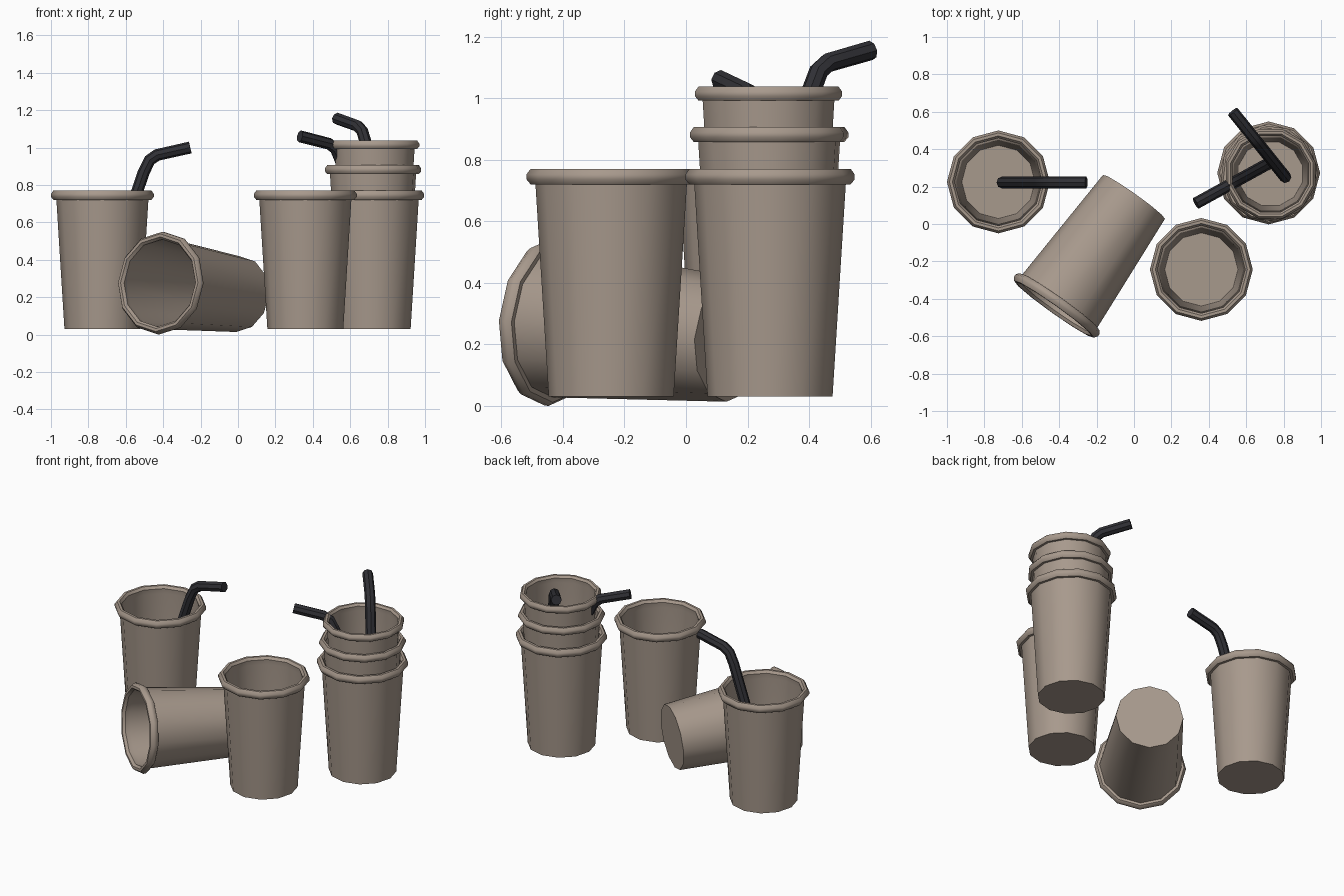
import bpy, bmesh, math
from mathutils import Matrix, Vector

if "Cube" in bpy.data.objects:
    bpy.data.objects.remove(bpy.data.objects["Cube"])

SIDES = 12


def material(name, rgb):
    m = bpy.data.materials.new(name)
    m.diffuse_color = (*rgb, 1)
    m.use_nodes = True
    m.node_tree.nodes["Principled BSDF"].inputs["Base Color"].default_value = m.diffuse_color
    return m


CUP = material("taupe_cup", (0.39, 0.32, 0.265))
STRAW = material("black_straw", (0.03, 0.03, 0.036))


def finish(name, bm, mat, matrix, angle):
    bmesh.ops.recalc_face_normals(bm, faces=bm.faces)
    me = bpy.data.meshes.new(name)
    bm.to_mesh(me)
    bm.free()
    me.materials.append(mat)
    ob = bpy.data.objects.new(name, me)
    bpy.context.collection.objects.link(ob)
    ob.matrix_world = matrix
    bpy.ops.object.select_all(action='DESELECT')
    ob.select_set(True)
    bpy.context.view_layer.objects.active = ob
    bpy.ops.object.shade_smooth_by_angle(angle=math.radians(angle))
    return ob


def skin(bm, rings):
    """Quads between consecutive rings, closed at both ends."""
    for a, b in zip(rings, rings[1:]):
        n = len(a)
        for i in range(n):
            j = (i + 1) % n
            bm.faces.new((a[i], a[j], b[j], b[i]))
    bm.faces.new(rings[0])
    bm.faces.new(rings[-1])


# cup section (radius, height above base): outer wall, rolled rim, inner wall, floor
PROFILE = [(0.203, 0), (0.246, 0.69), (0.262, 0.69), (0.275, 0.706), (0.275, 0.722),
           (0.262, 0.74), (0.246, 0.74), (0.234, 0.724), (0.238, 0.69), (0.196, 0.008)]


def cup(name, matrix):
    bm = bmesh.new()
    rings = []
    for r, z in PROFILE:
        rings.append([bm.verts.new((r * math.cos(math.tau * i / SIDES),
                                    r * math.sin(math.tau * i / SIDES), z))
                      for i in range(SIDES)])
    skin(bm, rings)
    return finish(name, bm, CUP, matrix, 40)


def placed(x, y, z, turn=0, scale=1):
    return (Matrix.Translation((x, y, z)) @ Matrix.Rotation(math.radians(turn), 4, 'Z')
            @ Matrix.Scale(scale, 4))


# bent straw path in its own xz plane
PATH = [(0, 0.28), (0.2, 0.865), (0.232, 0.932), (0.272, 0.96), (0.45, 1.0)]


def straw(name, matrix, radius=0.032, sides=8):
    bm = bmesh.new()
    pts = [Vector((x, 0, z)) for x, z in PATH]
    rings = []
    for k, p in enumerate(pts):
        ahead = (pts[min(k + 1, len(pts) - 1)] - p).normalized()
        behind = (p - pts[max(k - 1, 0)]).normalized()
        t = (ahead + behind).normalized()
        side = Vector((0, 1, 0))
        up = t.cross(side)
        rings.append([bm.verts.new(p + radius * (side * math.cos(math.tau * i / sides)
                                                 + up * math.sin(math.tau * i / sides)))
                      for i in range(sides)])
    skin(bm, rings)
    return finish(name, bm, STRAW, matrix, 30)


# standing cups
cup("left_cup", placed(-0.725, 0.225, 0.03))
cup("front_cup", placed(0.36, -0.243, 0.03))

# stack of three nested cups
cup("stack_bottom_cup", placed(0.72, 0.273, 0.03))
cup("stack_middle_cup", placed(0.722, 0.27, 0.206, 8, 0.945))
cup("stack_top_cup", placed(0.73, 0.268, 0.371, 15, 0.9))

# cup lying on its side
base = Vector((0.0, 0.145, 0.216))
axis = Vector((-0.42, -0.59, 0.06))
cup("fallen_cup", Matrix.Translation(base) @ axis.to_track_quat('Z', 'Y').to_matrix().to_4x4())

# straws
straw("left_straw", placed(-0.705, 0.222, 0))
straw("stack_straw_back", placed(0.81, 0.25, 0.155, 128.8))
straw("stack_straw_side", placed(0.725, 0.327, 0.06, 208.8))
